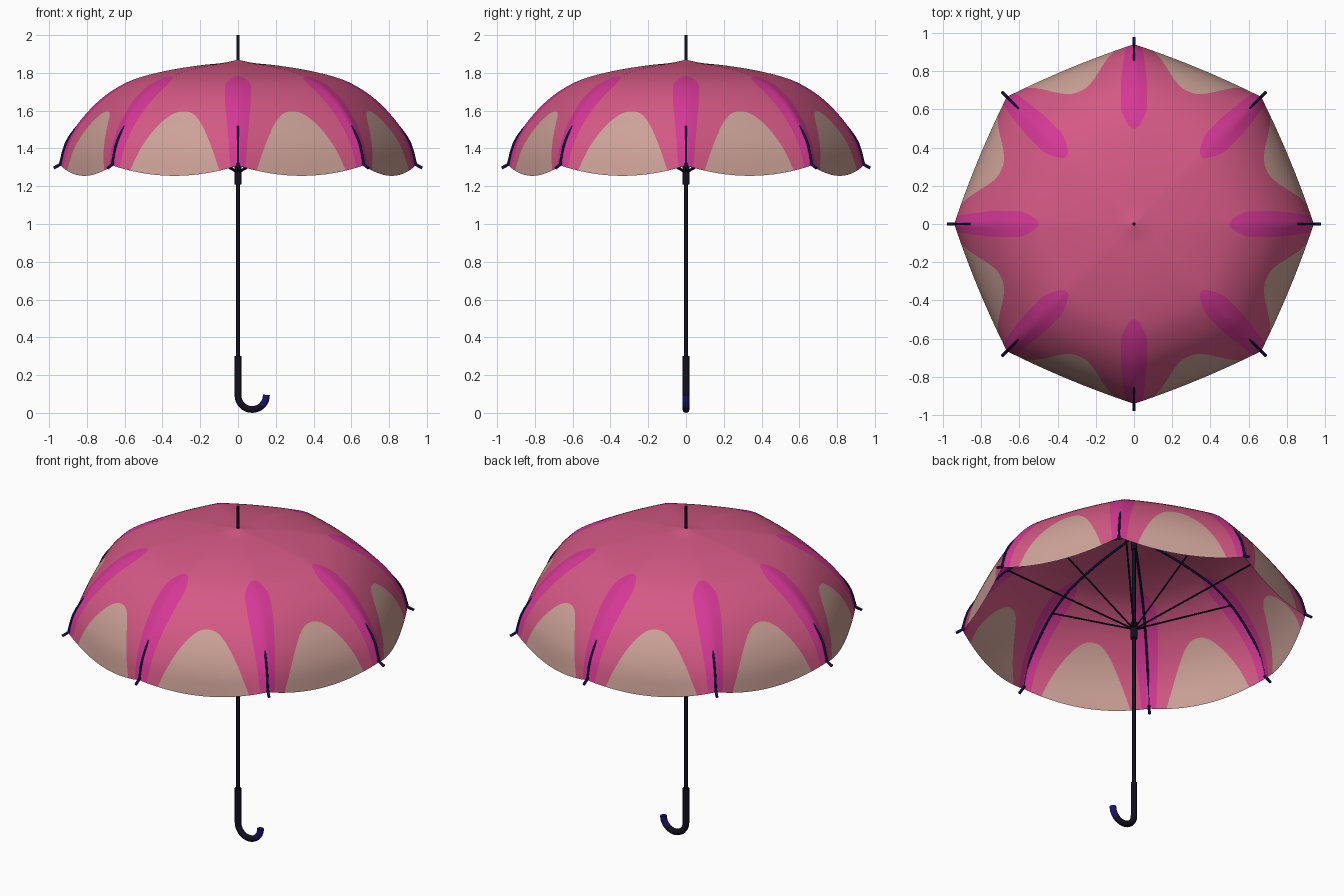
import bpy, bmesh, math
from mathutils import Vector

if "Cube" in bpy.data.objects:
    bpy.data.objects.remove(bpy.data.objects["Cube"], do_unlink=True)


def material(name, rgb):
    m = bpy.data.materials.new(name)
    m.use_nodes = True
    m.diffuse_color = (*rgb, 1)
    bsdf = m.node_tree.nodes["Principled BSDF"]
    bsdf.inputs["Base Color"].default_value = (*rgb, 1)
    bsdf.inputs["Roughness"].default_value = 0.7
    return m


PINK = material("pink fabric", (0.66, 0.10, 0.23))
MAGENTA = material("magenta stripe", (0.66, 0.04, 0.30))
BEIGE = material("beige fabric", (0.62, 0.37, 0.32))
BLACK = material("black metal", (0.006, 0.005, 0.014))
NAVY = material("navy metal", (0.006, 0.005, 0.065))
BLUE = material("blue cap", (0.008, 0.006, 0.15))

RIBS = 8
STEP = 2 * math.pi / RIBS
# Rib profile as radius and height, from apex to rim
PROFILE = [Vector(p) for p in (
    (0, 1.87), (.08, 1.853), (.2, 1.84), (.35, 1.817), (.5, 1.782), (.6, 1.744),
    (.7, 1.682), (.78, 1.61), (.855, 1.52), (.91, 1.42), (.94, 1.31))]


def profile(t):
    """Smooth curve through the profile points, t from 0 to 1."""
    n = len(PROFILE) - 1
    i = min(int(t * n), n - 1)
    f = t * n - i
    a, b = PROFILE[i], PROFILE[i + 1]
    prev = PROFILE[i - 1] if i else a * 2 - b
    nxt = PROFILE[i + 2] if i + 2 <= n else b * 2 - a
    return (a * 2 + (b - prev) * f + (prev * 2 - a * 5 + b * 4 - nxt) * f ** 2
            + (a * 3 - prev - b * 3 + nxt) * f ** 3) / 2


def polar(r, angle, z):
    return Vector((r * math.cos(angle), r * math.sin(angle), z))


def finish(name, bm, mats):
    me = bpy.data.meshes.new(name)
    bm.to_mesh(me)
    bm.free()
    for m in mats:
        me.materials.append(m)
    ob = bpy.data.objects.new(name, me)
    bpy.context.collection.objects.link(ob)
    return ob


def tube(name, path, radius, mat, sides=8):
    """Capped round bar swept along a path."""
    path = [Vector(p) for p in path]
    bm = bmesh.new()
    rings = []
    for i, p in enumerate(path):
        d = (path[min(i + 1, len(path) - 1)] - path[max(i - 1, 0)]).normalized()
        # Reference axis stays perpendicular to the vertical plane of the path
        flat = Vector((path[-1].x - path[0].x, path[-1].y - path[0].y, 0))
        side = Vector((-flat.y, flat.x, 0)).normalized() if flat.length > 1e-5 else Vector((0, 1, 0))
        up = d.cross(side)
        rings.append([bm.verts.new(p + radius * (side * math.cos(a) + up * math.sin(a)))
                      for a in (2 * math.pi * k / sides for k in range(sides))])
    for a, b in zip(rings, rings[1:]):
        for k in range(sides):
            j = (k + 1) % sides
            bm.faces.new((a[k], a[j], b[j], b[k])).smooth = True
    bm.faces.new(rings[0])
    bm.faces.new(rings[-1])
    bmesh.ops.recalc_face_normals(bm, faces=bm.faces)
    ob = finish(name, bm, [mat])
    bpy.ops.object.select_all(action='DESELECT')
    ob.select_set(True)
    bpy.context.view_layer.objects.active = ob
    bpy.ops.object.shade_smooth_by_angle(angle=math.radians(50))
    return ob


# Canopy: rows follow the colour borders, so each border is a clean edge
LOBE, STRIPE = 0.70, 0.40


def lobe_edge(t):
    return 0.71 * ((t - LOBE) / (1 - LOBE)) ** 0.45 if t > LOBE else 0


def stripe_edge(t):
    if t <= STRIPE:
        return 1
    s = (t - STRIPE) / (1 - STRIPE)
    width = 0.07 * min(1, s / 0.2) ** 0.5 - 0.028 * max(0, s - 0.4) / 0.6
    return 1 - width / (profile(t).x * math.sin(STEP / 2))


def canopy_point(panel, u, t):
    r, z = profile(t)
    mid = (panel + 0.5) * STEP
    puff = 1 - u * u
    out = r * math.cos(STEP / 2) + 0.028 * math.sin(math.pi * 0.85 * t ** 1.5) * puff
    across = u * r * math.sin(STEP / 2)
    return (polar(out, mid, z - 0.055 * t ** 4 * puff)
            + polar(across, mid + math.pi / 2, 0))


rows = [i / 40 for i in range(41)]
rows += [start + d for start in (LOBE, STRIPE) for d in (0.002, 0.006, 0.013)]
rows.sort()
PARTS = [(0, 7), (1, 6), (2, 3)]      # zone index and number of columns


def row_columns(t):
    marks = [0, lobe_edge(t), stripe_edge(t), 1]
    half = [0]
    for zone, n in PARTS:
        half += [marks[zone] + (marks[zone + 1] - marks[zone]) * k / n for k in range(1, n + 1)]
    return [-u for u in half[:0:-1]] + half


half_zones = [zone for zone, n in PARTS for k in range(n)]
zones = half_zones[::-1] + half_zones
colour_of_zone = [1, 0, 2]

bm = bmesh.new()
for panel in range(RIBS):
    grid = [[bm.verts.new(canopy_point(panel, u, t)) for u in row_columns(t)] for t in rows]
    for a, b in zip(grid, grid[1:]):
        for k, zone in enumerate(zones):
            f = bm.faces.new((a[k], b[k], b[k + 1], a[k + 1]))
            f.material_index = colour_of_zone[zone]
            f.smooth = True
bmesh.ops.remove_doubles(bm, verts=bm.verts, dist=0.0002)
finish("canopy", bm, [PINK, BEIGE, MAGENTA])

# Ribs, rim tips and stretchers
for k in range(RIBS):
    a = k * STEP
    path = []
    for i in range(1, 31):
        t = i / 30
        p = profile(t)
        d = (profile(min(t + .01, 1)) - profile(t - .01)).normalized()
        shift = -0.008 + 0.012 * min(1, max(0, (t - 0.78) / 0.1))
        path.append(polar(p.x - d.y * shift, a, p.y + d.x * shift))
    tube(f"rib_{k + 1}", path, 0.006, NAVY)
    tube(f"rib_tip_{k + 1}", [polar(.93, a, 1.322), polar(.975, a, 1.296)], 0.008, NAVY)
    tube(f"stretcher_{k + 1}", [polar(.01, a, 1.275), polar(.69, a, 1.675)], 0.005, BLACK, 6)

# Shaft, spike and sliding runner
tube("shaft", [(0, 0, .25), (0, 0, 1.86)], 0.010, BLACK, 12)
tube("spike", [(0, 0, 1.85), (0, 0, 2)], 0.008, BLACK, 12)
tube("runner", [(0, 0, 1.21), (0, 0, 1.31)], 0.019, BLACK, 12)
tube("top_collar", [(0, 0, 1.77), (0, 0, 1.84)], 0.016, BLACK, 12)


# Crook handle with a coloured end
def hook(start, end, n):
    angles = [math.radians(start + (end - start) * i / n) for i in range(n + 1)]
    return [(.075 - .075 * math.cos(a), 0, .093 - .075 * math.sin(a)) for a in angles]


tube("handle", [(0, 0, .3)] + hook(0, 135, 12), 0.018, BLACK, 12)
tube("handle_end", hook(133, 182, 5), 0.0185, BLUE, 12)
